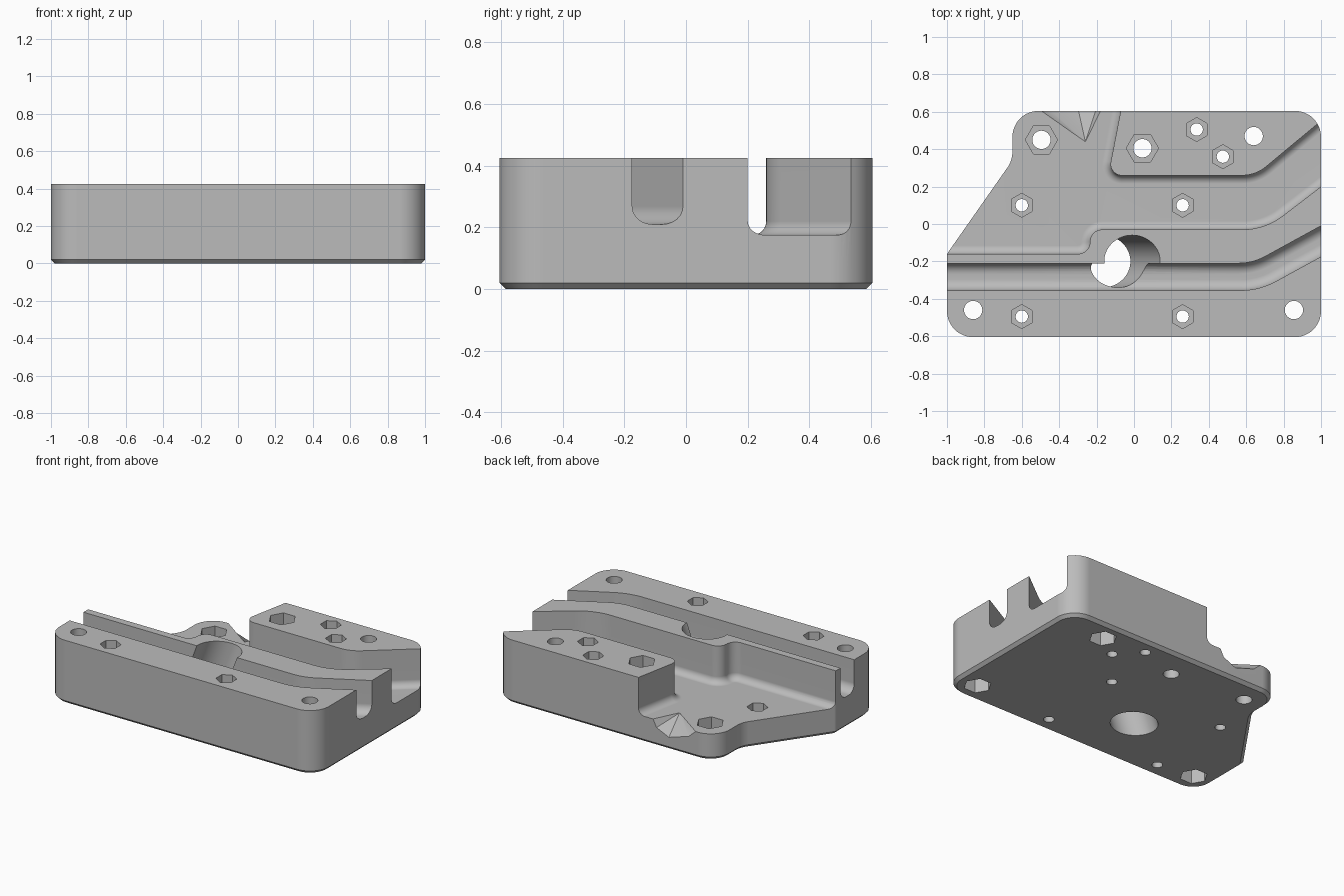
import bpy, bmesh, math
from mathutils import Vector, Matrix

cube = bpy.data.objects.get("Cube")
if cube:
    bpy.data.objects.remove(cube, do_unlink=True)

TOP, FLOOR, SLOT_FLOOR = 0.425, 0.175, 0.21

metal = bpy.data.materials.new("light grey metal")
metal.use_nodes = True
grey = (0.5, 0.5, 0.5, 1)
metal.diffuse_color = grey
metal.node_tree.nodes["Principled BSDF"].inputs["Base Color"].default_value = grey


def finish(name, bm):
    bmesh.ops.recalc_face_normals(bm, faces=bm.faces)
    mesh = bpy.data.meshes.new(name)
    bm.to_mesh(mesh)
    bm.free()
    mesh.materials.append(metal)
    ob = bpy.data.objects.new(name, mesh)
    bpy.context.collection.objects.link(ob)
    return ob


def rounded(corners, steps=12):
    """Outline from (x, y, radius) corners."""
    out = []
    for i, (x, y, r) in enumerate(corners):
        p = Vector((x, y))
        if r == 0:
            out.append(p)
            continue
        d1 = (Vector(corners[i - 1][:2]) - p).normalized()
        d2 = (Vector(corners[(i + 1) % len(corners)][:2]) - p).normalized()
        half = d1.angle(d2) / 2
        c = p + (d1 + d2).normalized() * r / math.sin(half)
        t = r / math.tan(half)
        s, e = (p + d1 * t - c).normalized(), (p + d2 * t - c).normalized()
        out += [c + s.slerp(e, k / steps) * r for k in range(steps + 1)]
    return out


def prism(name, outline, z0, z1, bevel, segments):
    """Extruded outline with a bevelled bottom rim."""
    bm = bmesh.new()
    base = bm.faces.new([bm.verts.new((p.x, p.y, z0)) for p in outline])
    top = bmesh.ops.extrude_face_region(bm, geom=[base], use_keep_orig=True)
    verts = [v for v in top["geom"] if isinstance(v, bmesh.types.BMVert)]
    bmesh.ops.translate(bm, verts=verts, vec=(0, 0, z1 - z0))
    bmesh.ops.recalc_face_normals(bm, faces=bm.faces)
    rim = [e for e in bm.edges if all(abs(v.co.z - z0) < 1e-5 for v in e.verts)]
    bmesh.ops.bevel(bm, geom=rim, offset=bevel, offset_type='OFFSET', segments=segments,
                    profile=0.5, affect='EDGES', clamp_overlap=False)
    return finish(name, bm)


def column(bm, x, y, z0, z1, radius, sides, turn=0.0):
    place = Matrix.Translation((x, y, (z0 + z1) / 2)) @ Matrix.Rotation(turn, 4, 'Z')
    bmesh.ops.create_cone(bm, cap_ends=True, segments=sides, radius1=radius,
                          radius2=radius, depth=z1 - z0, matrix=place)


# Body with rounded corners and a chamfered underside
body = prism("base_block", rounded([
    (-1, -0.605, 0.14), (1, -0.605, 0.14), (1, 0.605, 0.14), (-0.65, 0.605, 0.14),
    (-0.65, 0.34, 0.15), (-1, -0.16, 0.03)]), 0, TOP, 0.02, 1)

# Wide stepped channel
pocket = prism("channel_cutter", rounded([
    (-1.2, -0.16, 0), (-0.235, -0.16, 0.064), (-0.235, -0.03, 0.064), (0.7, -0.03, 0.36),
    (1.3, 0.43, 0), (1.3, 0.8, 0), (0.65, 0.26, 0.2), (-0.138, 0.26, 0.06),
    (-0.033, 0.8, 0), (-1.2, 0.8, 0)]), FLOOR, 0.7, 0.045, 6)

# Narrow bent slot
slot = prism("slot_cutter", rounded([
    (-1.2, -0.355, 0), (0.67, -0.355, 0.4), (1.2, -0.065, 0),
    (1.2, 0.1, 0), (0.635, -0.21, 0.3), (-1.2, -0.21, 0)]), SLOT_FLOOR, 0.7, 0.058, 6)

# Faceted notch in the rear edge
bm = bmesh.new()
rim = [(-0.17, 0.178), (-0.2, 0.12), (-0.3, 0.075), (-0.46, 0.125), (-0.52, 0.178)]
for x, z in rim:
    bm.verts.new((x, 0.62, z))
for x, y in ((-0.17, 0.62), (-0.52, 0.62), (-0.26, 0.44)):
    bm.verts.new((x, y, 0.3))
bm.verts.new((-0.26, 0.44, 0.174))
bmesh.ops.convex_hull(bm, input=bm.verts)
notch = finish("notch_cutter", bm)

# Leaning bore
bm = bmesh.new()
lean = Matrix.Translation((-0.09, -0.2, 0.21)) @ Matrix.Rotation(math.atan(0.375), 4, 'Y')
bmesh.ops.create_cone(bm, cap_ends=True, segments=64, radius1=0.14, radius2=0.14,
                      depth=1.2, matrix=lean)
bore = finish("bore_cutter", bm)

# Bolt holes with hexagonal nut recesses
shafts, nuts = bmesh.new(), bmesh.new()
small = [(-0.6, -0.495, TOP), (0.26, -0.495, TOP), (-0.6, 0.1, FLOOR), (0.26, 0.1, FLOOR),
         (0.335, 0.505, TOP), (0.475, 0.36, TOP)]
large = [(-0.495, 0.45, FLOOR), (0.045, 0.405, TOP)]
under = [(-0.86, -0.46), (0.855, -0.46), (0.64, 0.47)]
for group, hole, nut, turn in ((small, 0.033, 0.064, 0), (large, 0.049, 0.086, math.pi / 6)):
    for x, y, z in group:
        column(shafts, x, y, -0.1, 0.6, hole, 32)
        column(nuts, x, y, z - (0.13 if z == TOP else 0.08), z + 0.1, nut, 6, turn)
for x, y in under:
    column(shafts, x, y, -0.1, 0.6, 0.049, 32)
    column(nuts, x, y, -0.1, 0.13, 0.086, 6, math.pi / 6)
shaft_cutter = finish("bolt_hole_cutter", shafts)
nut_cutter = finish("nut_recess_cutter", nuts)

# Cut everything, bake the result and drop the cutters
cutters = [pocket, slot, notch, bore, nut_cutter, shaft_cutter]
for cutter in cutters:
    cutter.hide_render = True
    mod = body.modifiers.new(cutter.name, 'BOOLEAN')
    mod.operation = 'DIFFERENCE'
    mod.solver = 'EXACT'
    mod.object = cutter
bpy.context.view_layer.update()
baked = bpy.data.meshes.new_from_object(
    body.evaluated_get(bpy.context.evaluated_depsgraph_get()))
body.modifiers.clear()
body.data = baked
baked.materials.clear()
baked.materials.append(metal)
baked.polygons.foreach_set("material_index", [0] * len(baked.polygons))
for cutter in cutters:
    bpy.data.objects.remove(cutter, do_unlink=True)

# Smooth fillets, crisp edges, flat faces kept flat
for ob in bpy.context.selected_objects:
    ob.select_set(False)
body.select_set(True)
bpy.context.view_layer.objects.active = body
bpy.ops.object.shade_smooth_by_angle(angle=math.radians(30))
weighted = body.modifiers.new("flat_faces", 'WEIGHTED_NORMAL')
weighted.keep_sharp = True
